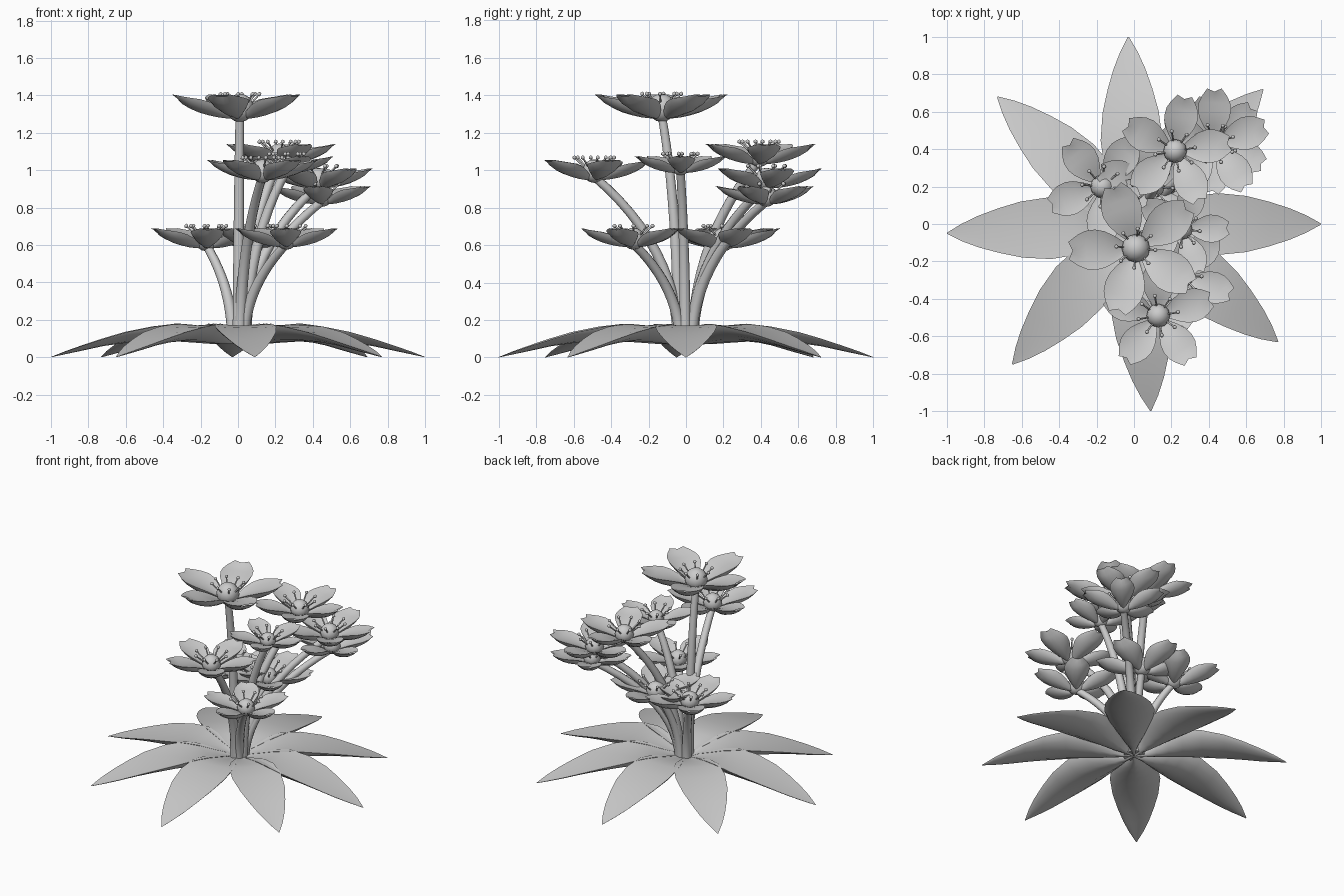
import bpy, bmesh, math
from mathutils import Vector, Matrix

if "Cube" in bpy.data.objects:
    bpy.data.objects.remove(bpy.data.objects["Cube"])


def finish(bm, name, angle=80):
    bmesh.ops.recalc_face_normals(bm, faces=bm.faces)
    me = bpy.data.meshes.new(name)
    bm.to_mesh(me)
    bm.free()
    ob = bpy.data.objects.new(name, me)
    bpy.context.collection.objects.link(ob)
    bpy.context.view_layer.objects.active = ob
    ob.select_set(True)
    bpy.ops.object.shade_smooth_by_angle(angle=math.radians(angle))
    ob.select_set(False)
    return ob


def blade(bm, rows, dip, mat, notch=0.0, cols=8):
    """Boat-shaped blade along +x; rows are (x, half_width, rim_z, keel_z)."""
    top, bot = [], []
    for i, (x, w, rim, keel) in enumerate(rows):
        a, b = [], []
        for j in range(cols + 1):
            u = -math.cos(math.pi * j / cols)
            k = max(0, 1 - u * u)
            xx = x - (notch * (1 - abs(u)) if i == len(rows) - 1 else 0)
            a.append(bm.verts.new(mat @ Vector((xx, u * w, rim + (keel - rim) * dip * k))))
            if j in (0, cols):
                b.append(a[-1])
            else:
                b.append(bm.verts.new(mat @ Vector((xx, u * w, rim + (keel - rim) * k ** .75))))
        top.append(a)
        bot.append(b)
    for s in (top, bot):
        for r0, r1 in zip(s, s[1:]):
            for j in range(cols):
                bm.faces.new((r0[j], r0[j + 1], r1[j + 1], r1[j]))
    bmesh.ops.remove_doubles(bm, verts=bm.verts[:], dist=0.0004)


def tube(bm, pts, radii, sides=8):
    rings = []
    for i, p in enumerate(pts):
        d = pts[min(i + 1, len(pts) - 1)] - pts[max(i - 1, 0)]
        q = Vector((0, 0, 1)).rotation_difference(d.normalized())
        rings.append([bm.verts.new(p + q @ Vector((radii[i] * math.cos(a), radii[i] * math.sin(a), 0)))
                      for a in (2 * math.pi * k / sides for k in range(sides))])
    for r0, r1 in zip(rings, rings[1:]):
        for k in range(sides):
            bm.faces.new((r0[k], r0[(k + 1) % sides], r1[(k + 1) % sides], r1[k]))
    bm.faces.new(rings[0])
    bm.faces.new(rings[-1])


# rosette of ground leaves, one per tip
LEAF = [(0, .008, .1, .07), (.08, .035, .13, .07), (.15, .075, .15, .072), (.23, .118, .172, .078),
        (.32, .15, .18, .084), (.45, .165, .165, .087), (.6, .15, .135, .077), (.72, .12, .1, .06),
        (.83, .085, .064, .036), (.92, .047, .033, .017), (1, .003, .002, 0)]
TIPS = [(-.03, 1.0), (.69, .72), (1.0, 0), (.77, -.63), (.09, -1.0), (-.65, -.75), (-1.0, -.05), (-.73, .68)]
for x, y in TIPS:
    bm = bmesh.new()
    m = Matrix.Rotation(math.atan2(y, x), 4, 'Z') @ Matrix.Diagonal((math.hypot(x, y), 1, 1, 1))
    blade(bm, LEAF, .1, m)
    finish(bm, "leaf")

# flowers: x, y, rim height, radius, petal phase in degrees
FLOWERS = [(.01, -.13, 1.405, .36, 110), (.22, .39, 1.14, .30, 80), (.13, -.49, 1.055, .30, -55),
           (.43, .43, 1.01, .295, 90), (.26, -.03, 1.075, .25, -70), (-.17, .2, .69, .30, 200),
           (.26, -.28, .69, .28, -20), (.45, .43, .915, .27, 47), (.1, .2, .69, .30, 20)]
PETAL = [(.08, .03, -.31, -.36), (.2, .12, -.24, -.355), (.32, .2, -.17, -.34), (.46, .27, -.11, -.31),
         (.6, .3, -.07, -.27), (.74, .285, -.05, -.21), (.86, .23, -.03, -.14), (1, .13, 0, -.03)]

for fx, fy, rim, R, phase in FLOWERS:
    # petals
    bm = bmesh.new()
    for k in range(5):
        m = (Matrix.Translation((fx, fy, rim))
             @ Matrix.Rotation(math.radians(phase + 72 * k), 4, 'Z') @ Matrix.Scale(R, 4))
        blade(bm, PETAL, .25, m, notch=.06)
    finish(bm, "petals")

    # round flower centre
    bm = bmesh.new()
    bmesh.ops.create_uvsphere(bm, u_segments=12, v_segments=8, radius=.21 * R,
                              matrix=Matrix.Translation((fx, fy, rim - .2 * R)))
    finish(bm, "flower_centre")

    # stamens with small tips
    bm = bmesh.new()
    for k in range(8):
        a = math.radians(phase + 20 + 45 * k)
        d = Vector((math.cos(a), math.sin(a), 0))
        c = Vector((fx, fy, rim))
        p0, p1 = c + d * .15 * R + Vector((0, 0, -.15 * R)), c + d * .29 * R + Vector((0, 0, .002))
        if rim < 1.3:
            p1 += d * .02 + Vector((0, 0, .01))
        tube(bm, [p0, p0.lerp(p1, .5), p1], [.005] * 3, 5)
        bmesh.ops.create_icosphere(bm, subdivisions=1, radius=.012, matrix=Matrix.Translation(p1))
    finish(bm, "stamens")

    # curved stem
    bm = bmesh.new()
    base = rim - .3 * R
    d = Vector((fx, fy, 0))
    n = d.normalized()
    P0 = n * .04 + Vector((0, 0, .08))
    P1 = n * .04 + d * .03 + Vector((0, 0, .62 * base))
    P2 = Vector((fx, fy, base))
    ts = [i / 12 for i in range(13)]
    tube(bm, [P0 * (1 - t) ** 2 + P1 * 2 * t * (1 - t) + P2 * t * t for t in ts],
         [.032 - .009 * t for t in ts], 10)
    finish(bm, "stem")
